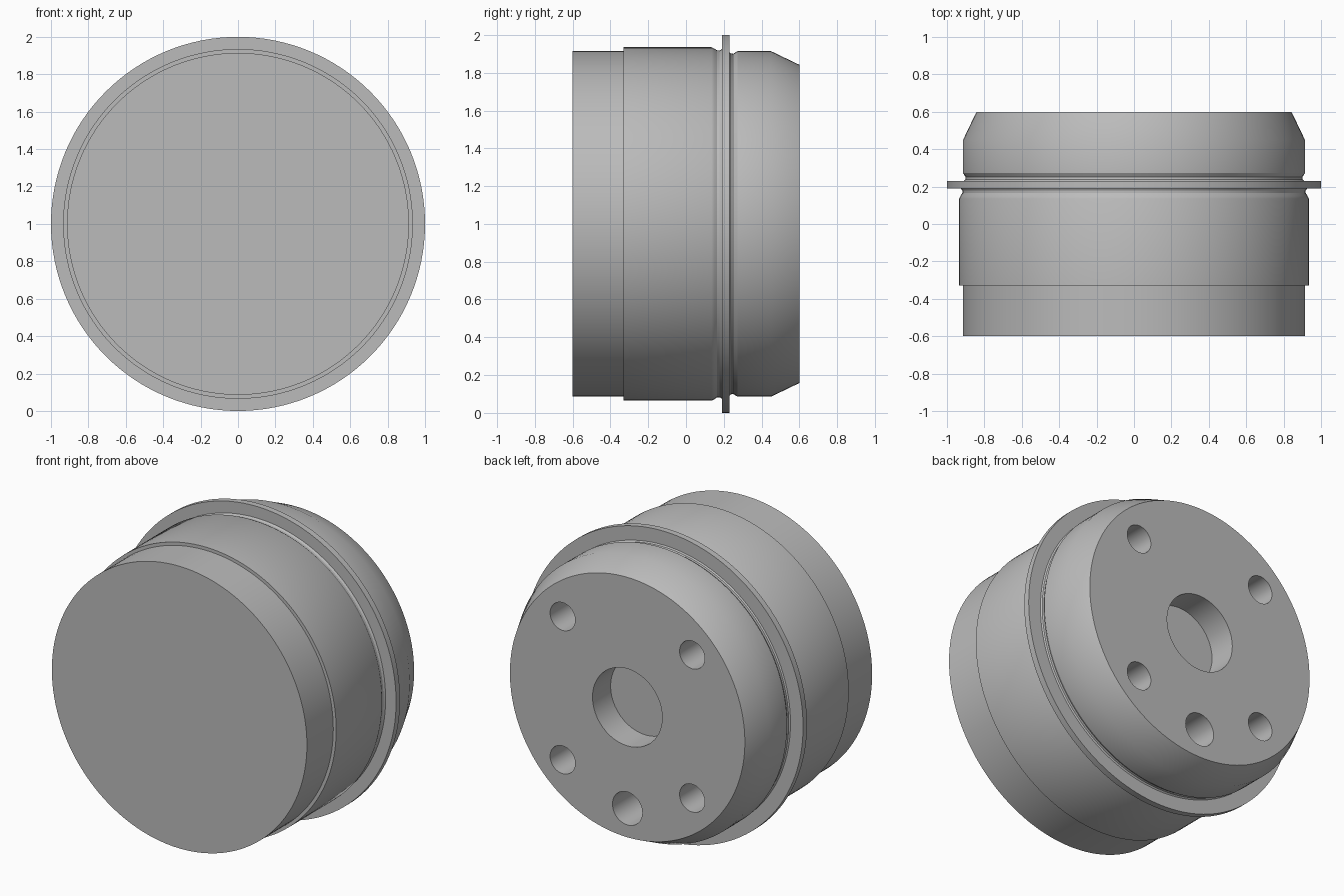
import bpy
import bmesh
import math
from mathutils import Matrix, Vector

SEGMENTS = 128
CENTRE_Z = 1.0

cube = bpy.data.objects.get("Cube")
if cube:
    bpy.data.objects.remove(cube, do_unlink=True)

# Single plain grey finish
grey = bpy.data.materials.new("plain_grey")
grey.use_nodes = True
colour = (0.5, 0.5, 0.5, 1.0)
grey.diffuse_color = colour
grey.node_tree.nodes["Principled BSDF"].inputs["Base Color"].default_value = colour


def lathe(name, profile, segments=SEGMENTS):
    """Turn (y, radius) points around the y axis and cap both ends."""
    bm = bmesh.new()
    verts = [bm.verts.new((r, y, 0)) for y, r in profile]
    edges = [bm.edges.new(pair) for pair in zip(verts, verts[1:])]
    bmesh.ops.spin(bm, geom=verts + edges, cent=(0, 0, 0), axis=(0, 1, 0),
                   angle=math.tau, steps=segments, use_merge=True)
    bmesh.ops.remove_doubles(bm, verts=bm.verts, dist=1e-5)
    bmesh.ops.holes_fill(bm, edges=[e for e in bm.edges if e.is_boundary])
    bmesh.ops.recalc_face_normals(bm, faces=bm.faces)
    mesh = bpy.data.meshes.new(name)
    bm.to_mesh(mesh)
    bm.free()
    mesh.materials.append(grey)
    obj = bpy.data.objects.new(name, mesh)
    obj.location.z = CENTRE_Z
    bpy.context.collection.objects.link(obj)
    return obj


def select_only(obj):
    bpy.ops.object.select_all(action="DESELECT")
    obj.select_set(True)
    bpy.context.view_layer.objects.active = obj


def drill(target, x, z, radius, depth, back=0.6):
    """Cut a flat-bottomed hole into the back face."""
    cutter = lathe("hole_cutter", [(back - depth, radius), (back + 0.1, radius)], 48)
    cutter.location += Vector((x, 0, z))
    cutter.hide_render = True
    bpy.context.view_layer.update()
    select_only(target)
    mod = target.modifiers.new("hole", "BOOLEAN")
    mod.operation = "DIFFERENCE"
    mod.solver = "EXACT"
    mod.object = cutter
    bpy.ops.object.modifier_apply(modifier=mod.name)
    bpy.data.objects.remove(cutter, do_unlink=True)


# Stepped drum with a shallow relief groove behind the step
drum = lathe("front_drum", [
    (-0.6, 0.914), (-0.33, 0.914), (-0.33, 0.935), (0.135, 0.935),
    (0.15, 0.928), (0.165, 0.918), (0.178, 0.918), (0.19, 0.925), (0.2, 0.925)])

# Thin locating rim
rim = lathe("rim_flange", [(0.19, 1.0), (0.23, 1.0)])

# Rear hub with a relief groove and chamfered shoulder
hub = lathe("rear_hub", [
    (0.2, 0.91), (0.23, 0.91), (0.237, 0.902), (0.25, 0.9),
    (0.272, 0.914), (0.45, 0.914), (0.6, 0.842)])

# Central bore, four fixing holes and one larger locating hole
drill(hub, 0, 0, 0.25, 0.185)
for sx in (-1, 1):
    for sz in (-1, 1):
        drill(hub, sx * 0.464, sz * 0.464, 0.09, 0.3)
drill(hub, 0, -0.655, 0.107, 0.3)

for part in (drum, rim, hub):
    select_only(part)
    bpy.ops.object.shade_smooth_by_angle(angle=math.radians(30))
